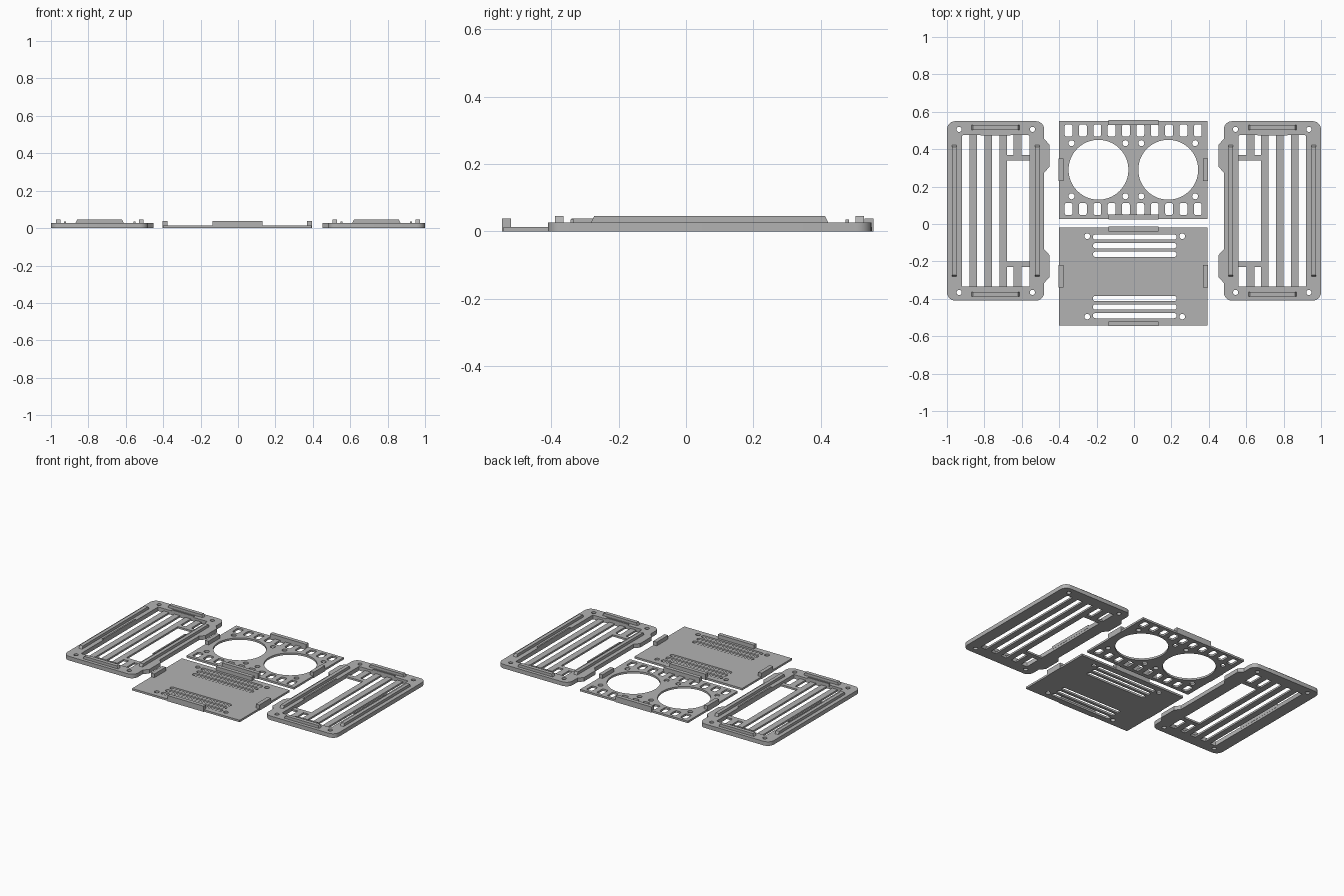
import bpy, bmesh, math

if "Cube" in bpy.data.objects:
    bpy.data.objects.remove(bpy.data.objects["Cube"], do_unlink=True)

grey = bpy.data.materials.new("plain grey")
grey.use_nodes = True
COLOUR = (0.45, 0.45, 0.45, 1)
grey.diffuse_color = COLOUR
grey.node_tree.nodes["Principled BSDF"].inputs["Base Color"].default_value = COLOUR

FRAME_H, PLATE_H, SLAT_H, RIDGE_H, TAB_H = 0.027, 0.013, 0.012, 0.045, 0.038
MID = 0.07  # y centre of the side frames


def add_mesh(name, mesh):
    ob = bpy.data.objects.new(name, mesh)
    bpy.context.collection.objects.link(ob)
    mesh.materials.clear()
    mesh.materials.append(grey)
    return ob


def box(name, x0, x1, y0, y1, z0, z1, taper_x=0, taper_y=0):
    """Box from ranges; the top may be shortened at its ends."""
    x0, x1 = sorted((x0, x1))
    y0, y1 = sorted((y0, y1))
    bm = bmesh.new()
    bmesh.ops.create_cube(bm, size=1)
    for v in bm.verts:
        sx, sy, up = v.co.x * 2, v.co.y * 2, v.co.z > 0
        v.co.x = (x1 if sx > 0 else x0) - (sx * taper_x if up else 0)
        v.co.y = (y1 if sy > 0 else y0) - (sy * taper_y if up else 0)
        v.co.z = z1 if up else z0
    mesh = bpy.data.meshes.new(name)
    bm.to_mesh(mesh)
    bm.free()
    return add_mesh(name, mesh)


def circle(cx, cy, r, n=24):
    return [(cx + r * math.cos(math.tau * i / n), cy + r * math.sin(math.tau * i / n))
            for i in range(n)]


def rounded(x0, x1, y0, y1, r, n=6):
    """Counter-clockwise rectangle with round corners."""
    pts = []
    corners = [(x1 - r, y1 - r), (x0 + r, y1 - r), (x0 + r, y0 + r), (x1 - r, y0 + r)]
    for q, (cx, cy) in enumerate(corners):
        for i in range(n + 1):
            a = (q + i / n) * math.pi / 2
            pts.append((cx + r * math.cos(a), cy + r * math.sin(a)))
    return pts


def sheet(name, loops, height):
    """Flat sheet from an outline and hole loops."""
    curve = bpy.data.curves.new(name, 'CURVE')
    curve.dimensions = '2D'
    curve.fill_mode = 'BOTH'
    curve.extrude = height / 2
    for pts in loops:
        sp = curve.splines.new('POLY')
        sp.points.add(len(pts) - 1)
        for p, (x, y) in zip(sp.points, pts):
            p.co = (x, y, 0, 1)
        sp.use_cyclic_u = True
    tmp = bpy.data.objects.new(name, curve)
    bpy.context.collection.objects.link(tmp)
    deps = bpy.context.evaluated_depsgraph_get()
    mesh = bpy.data.meshes.new_from_object(tmp.evaluated_get(deps))
    bpy.data.objects.remove(tmp, do_unlink=True)
    bm = bmesh.new()
    bm.from_mesh(mesh)
    bmesh.ops.remove_doubles(bm, verts=bm.verts, dist=1e-5)
    bmesh.ops.translate(bm, verts=bm.verts, vec=(0, 0, height / 2))
    bmesh.ops.recalc_face_normals(bm, faces=bm.faces)
    bm.to_mesh(mesh)
    bm.free()
    ob = add_mesh(name, mesh)
    bpy.ops.object.select_all(action='DESELECT')
    ob.select_set(True)
    bpy.context.view_layer.objects.active = ob
    bpy.ops.object.shade_smooth_by_angle(angle=math.radians(30))
    return ob


def side_frame(side, s):
    """Slatted frame; s = -1 at the right, 1 at the left."""
    def sbox(part, x0, x1, *rest, **kw):
        box(f"{side}_{part}", s * x0, s * x1, *rest, **kw)

    # outline with two bumps on the inner edge
    outline = rounded(0.48, 1.0, MID - 0.48, MID + 0.48, 0.045)
    split = 14  # after the upper inner corner
    bumps = []
    for cy in (MID + 0.295, MID - 0.295):
        bumps += [(0.48, cy + 0.09), (0.453, cy + 0.06), (0.453, cy - 0.06), (0.48, cy - 0.09)]
    outline = outline[:split] + bumps + outline[split:]
    loops = [outline, rounded(0.558, 0.92, MID - 0.405, MID + 0.405, 0.006, 2)]
    for x in (0.543, 0.935):
        for d in (-1, 1):
            loops.append(circle(x, MID + d * 0.436, 0.014, 16))
    sheet(f"{side}_frame", [[(s * x, y) for x, y in lp] for lp in loops], FRAME_H)

    # long slats
    for i in range(3):
        x = 0.70 + i * 0.08
        sbox(f"long_slat_{i + 1}", x - 0.02, x + 0.02, MID - 0.41, MID + 0.41, 0, SLAT_H)
    for end, d in (("front", -1), ("back", 1)):
        # cross bar, short slat, end ridge and end clip
        sbox(f"{end}_cross_bar", 0.55, 0.69, MID + d * 0.27, MID + d * 0.30, 0, SLAT_H)
        sbox(f"{end}_short_slat", 0.602, 0.643, MID + d * 0.29, MID + d * 0.41, 0, SLAT_H)
        sbox(f"{end}_ridge", 0.608, 0.872, MID + d * 0.433, MID + d * 0.458, 0.02, RIDGE_H,
             taper_x=0.012)
        sbox(f"{end}_clip", 0.66, 0.82, MID + d * 0.403, MID + d * 0.413, 0.015, 0.035)
    # side ridges and clips
    for part, x in (("inner", 0.518), ("outer", 0.962)):
        sbox(f"{part}_ridge", x - 0.012, x + 0.012, MID - 0.355, MID + 0.355, 0.02, RIDGE_H,
             taper_y=0.012)
    for part, x in (("inner", 0.554), ("outer", 0.924)):
        sbox(f"{part}_clip", x - 0.005, x + 0.005, MID - 0.17, MID + 0.17, 0.015, 0.035)


def edge_tabs(name, cy):
    """Four upright tabs on the rim of a middle plate."""
    for end, d in (("front", -1), ("back", 1)):
        box(f"{name}_{end}_tab", -0.135, 0.13, cy + d * 0.24, cy + d * 0.266, 0, TAB_H)
    for end, d in (("right", -1), ("left", 1)):
        box(f"{name}_{end}_tab", d * 0.373 - 0.004, d * 0.399 - 0.004,
            cy - 0.06, cy + 0.06, 0, TAB_H)


def rect(x0, x1, y0, y1):
    return [(x0, y0), (x1, y0), (x1, y1), (x0, y1)]


side_frame("right", -1)
side_frame("left", 1)

# fan plate: two big openings, screw holes, two rows of vents
FAN_Y = 0.29
loops = [rect(-0.40, 0.392, FAN_Y - 0.262, FAN_Y + 0.262)]
for cx in (-0.19, 0.183):
    loops.append(circle(cx, FAN_Y, 0.16, 64))
    for dx in (-0.144, 0.144):
        for dy in (-0.142, 0.142):
            loops.append(circle(cx + dx, FAN_Y + dy, 0.016, 16))
for i in range(10):
    x = -0.35 + i * 0.0768
    for d in (-1, 1):
        y = FAN_Y + d * 0.21
        loops.append(rounded(x - 0.021, x + 0.021, y - 0.032, y + 0.032, 0.01, 3))
sheet("fan_plate", loops, PLATE_H)
edge_tabs("fan_plate", FAN_Y)

# base plate: two groups of long slots and corner holes
BASE_Y = -0.28
loops = [rect(-0.40, 0.392, BASE_Y - 0.262, BASE_Y + 0.262)]
for d in (-1, 1):
    for off in (0.118, 0.164, 0.21):
        y = BASE_Y + d * off
        loops.append(rounded(-0.22, 0.228, y - 0.014, y + 0.014, 0.0135, 5))
    for x in (-0.25, 0.258):
        loops.append(circle(x, BASE_Y + d * 0.215, 0.015, 16))
sheet("base_plate", loops, PLATE_H)
edge_tabs("base_plate", BASE_Y)
